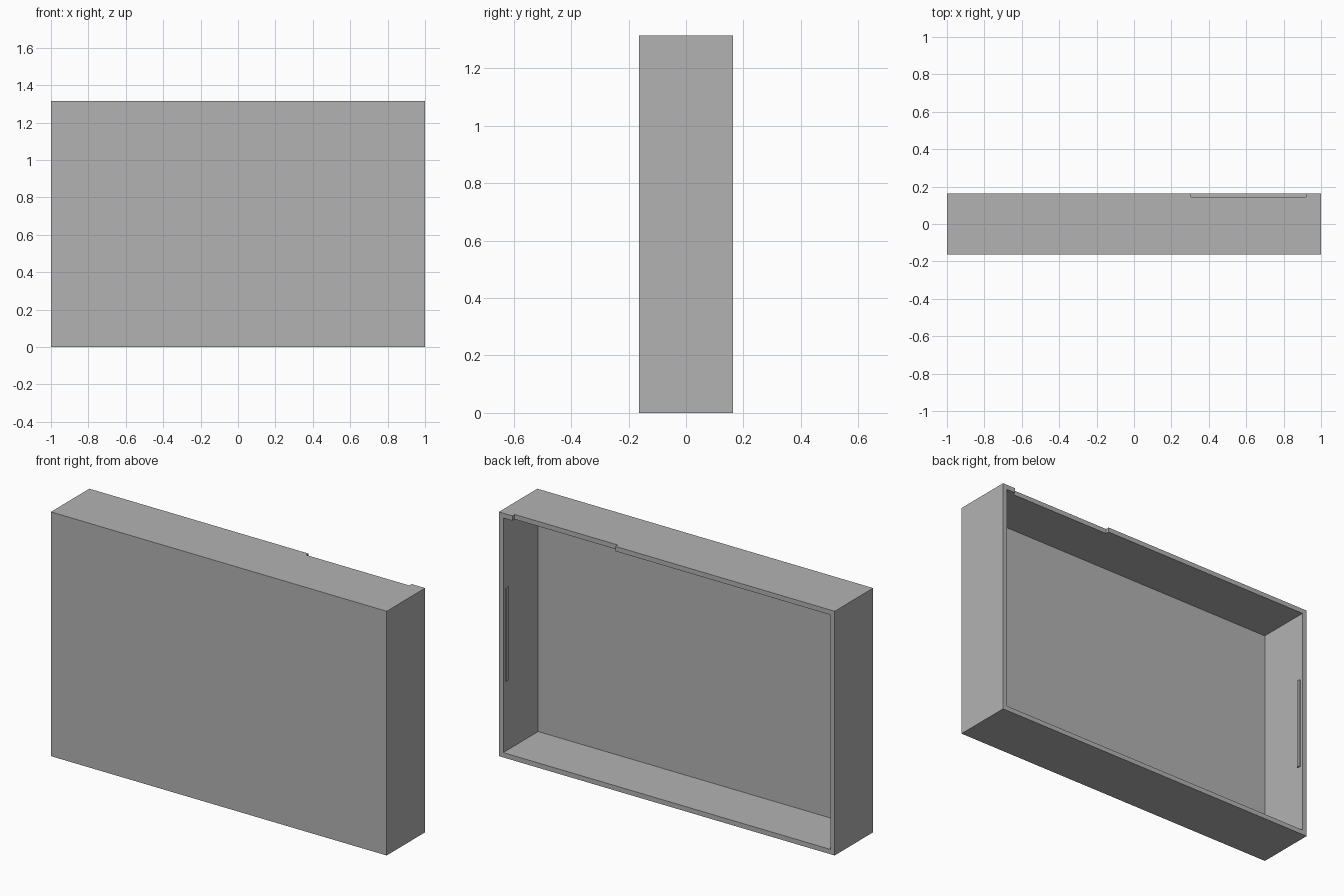
import bpy

if "Cube" in bpy.data.objects:
    bpy.data.objects.remove(bpy.data.objects["Cube"], do_unlink=True)

WIDTH, DEPTH, HEIGHT = 2.0, 0.327, 1.315
WALL, PANEL = 0.026, 0.03
BACK = DEPTH / 2

grey = bpy.data.materials.new("light_grey")
grey.use_nodes = True
colour = (0.45, 0.45, 0.45, 1)
grey.diffuse_color = colour
grey.node_tree.nodes["Principled BSDF"].inputs["Base Color"].default_value = colour


def box(name, low, high):
    """Axis-aligned block between two corners."""
    centre = [(a + b) / 2 for a, b in zip(low, high)]
    bpy.ops.mesh.primitive_cube_add(size=1, location=centre)
    obj = bpy.context.object
    obj.name = name
    obj.scale = [b - a for a, b in zip(low, high)]
    bpy.ops.object.transform_apply(location=True, rotation=False, scale=True)
    obj.data.materials.append(grey)
    return obj


def cut(target, cutter):
    """Subtract the cutter from the target, then discard it."""
    cutter.hide_render = True
    mod = target.modifiers.new("cut", "BOOLEAN")
    mod.operation = "DIFFERENCE"
    mod.solver = "EXACT"
    mod.object = cutter
    bpy.context.view_layer.objects.active = target
    bpy.ops.object.modifier_apply(modifier=mod.name)
    bpy.data.objects.remove(cutter, do_unlink=True)


# Tray shell, hollowed from the open back
shell = box("tray_shell", (-WIDTH / 2, -BACK, 0), (WIDTH / 2, BACK, HEIGHT))
inner = WIDTH / 2 - WALL
cut(shell, box("cavity_cutter", (-inner, PANEL - BACK, WALL),
               (inner, BACK + 0.1, HEIGHT - WALL)))

# Shallow opening notch in the rim of the top wall
cut(shell, box("notch_cutter", (0.305, BACK - 0.02, HEIGHT - 2 * WALL),
               (0.92, BACK + 0.1, HEIGHT + 0.1)))

# Snap ridges inside both side walls
for side, name in ((1, "left_snap_ridge"), (-1, "right_snap_ridge")):
    xs = sorted((side * (inner - 0.008), side * (inner + 0.005)))
    box(name, (xs[0], 0.128, 0.405), (xs[1], 0.146, 0.908))
